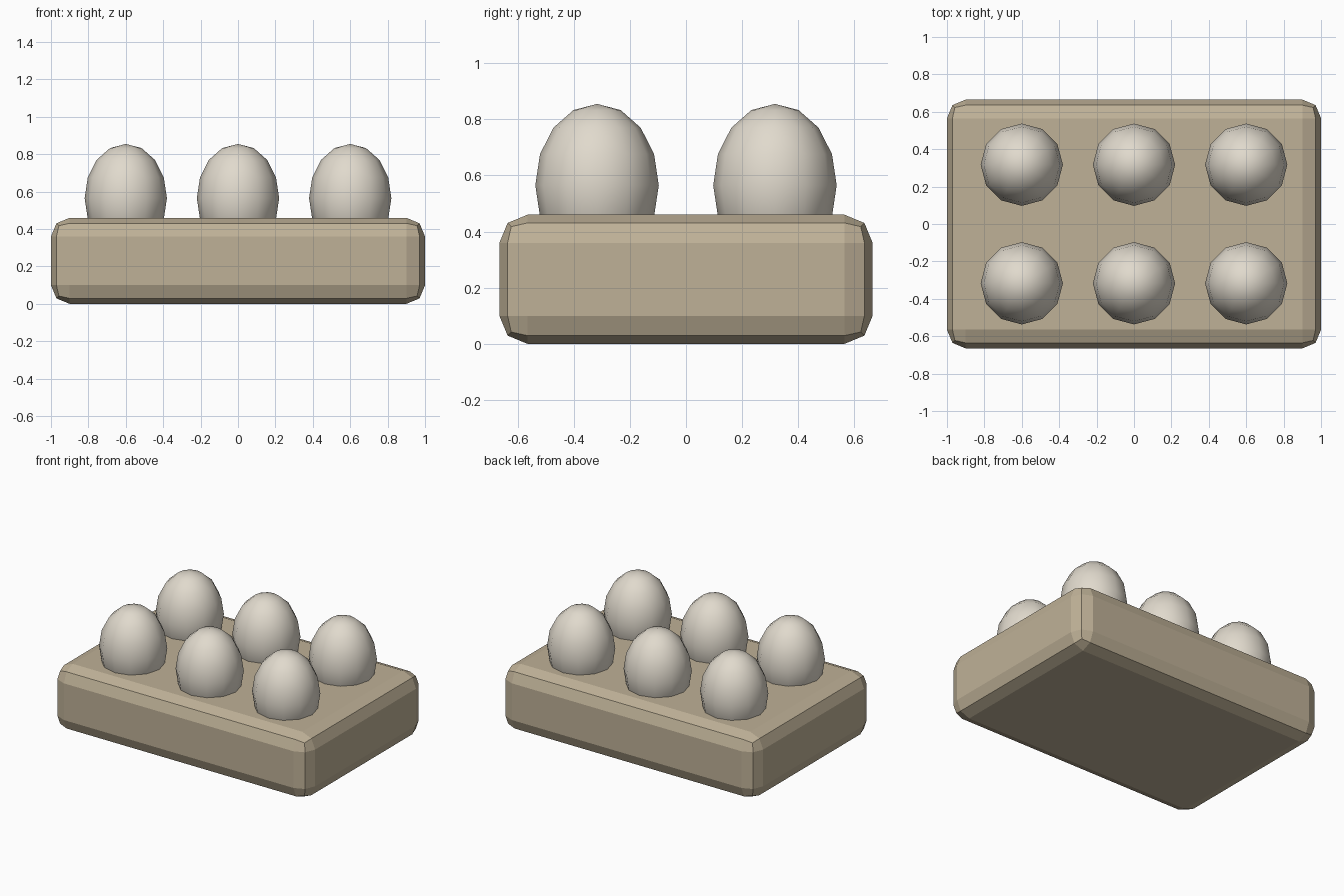
import bpy

default_cube = bpy.data.objects.get("Cube")
if default_cube:
    bpy.data.objects.remove(default_cube, do_unlink=True)


def make_material(name, color):
    mat = bpy.data.materials.new(name)
    mat.use_nodes = True
    mat.diffuse_color = color
    mat.node_tree.nodes["Principled BSDF"].inputs["Base Color"].default_value = color
    return mat


cardboard = make_material("cardboard tan", (0.52, 0.44, 0.31, 1))
shell = make_material("eggshell cream", (0.75, 0.70, 0.61, 1))

WIDTH, DEPTH, HEIGHT = 2.0, 1.33, 0.46

# Carton: flat-shaded block with chunky rounded edges
bpy.ops.mesh.primitive_cube_add(size=1, location=(0, 0, HEIGHT / 2))
carton = bpy.context.object
carton.name = "carton"
carton.scale = (WIDTH, DEPTH, HEIGHT)
bpy.ops.object.transform_apply(location=False, rotation=False, scale=True)
bevel = carton.modifiers.new("rounded_edges", 'BEVEL')
bevel.width = 0.1
bevel.segments = 2
carton.data.materials.append(cardboard)

# Eggs: two rows of three, sunk into the carton
for row, y in (("front", -0.317), ("back", 0.317)):
    for column, x in (("right", -0.6), ("middle", 0), ("left", 0.6)):
        bpy.ops.mesh.primitive_uv_sphere_add(
            segments=12, ring_count=8, radius=1, location=(x, y, 0.565))
        egg = bpy.context.object
        egg.name = f"egg_{row}_{column}"
        egg.scale = (0.22, 0.22, 0.29)
        bpy.ops.object.transform_apply(location=False, rotation=False, scale=True)
        bpy.ops.object.shade_smooth()
        egg.data.materials.append(shell)
